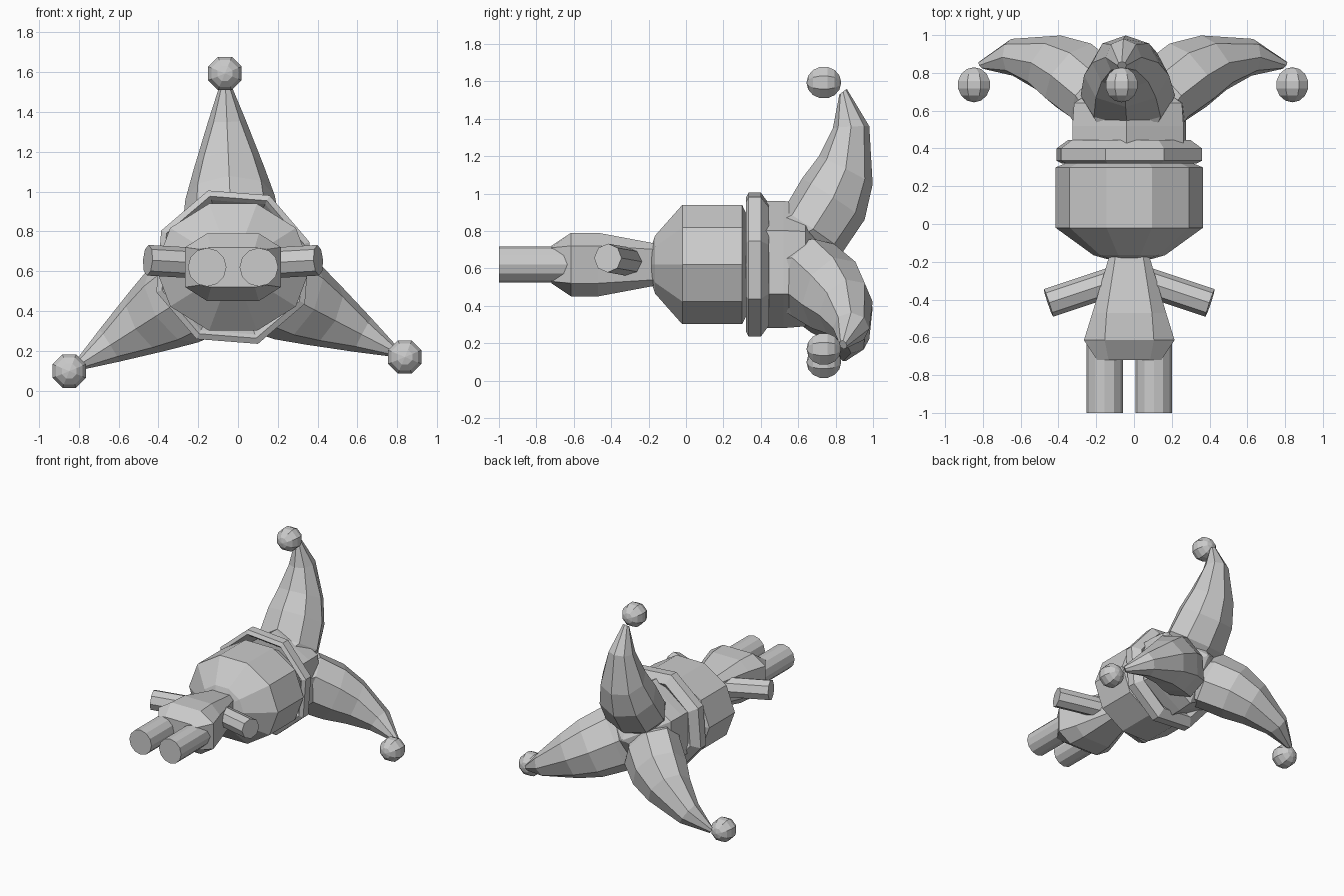
import bpy, bmesh, math
from mathutils import Vector, Matrix

if "Cube" in bpy.data.objects:
    bpy.data.objects.remove(bpy.data.objects["Cube"])

CX, CZ = -0.025, 0.62      # the figure lies along y through this axis


def loft(name, rings):
    """Skin a list of equal-sized point rings and cap both ends."""
    bm = bmesh.new()
    vs = [[bm.verts.new(p) for p in ring] for ring in rings]
    n = len(vs[0])
    for a, b in zip(vs, vs[1:]):
        for i in range(n):
            j = (i + 1) % n
            bm.faces.new((a[i], a[j], b[j], b[i]))
    bm.faces.new(vs[0])
    bm.faces.new(vs[-1])
    return finish(name, bm)


def finish(name, bm):
    bmesh.ops.recalc_face_normals(bm, faces=bm.faces[:])
    me = bpy.data.meshes.new(name)
    bm.to_mesh(me)
    bm.free()
    ob = bpy.data.objects.new(name, me)
    bpy.context.collection.objects.link(ob)
    return ob


def circle(y, r, n, start=0.0, sz=1.0):
    """Polygon around the figure's long axis."""
    out = []
    for i in range(n):
        t = math.radians(start) + math.tau * i / n
        out.append(Vector((CX + r * math.cos(t), y, CZ + sz * r * math.sin(t))))
    return out


def rod(name, p, q, r, n):
    p, q = Vector(p), Vector(q)
    bm = bmesh.new()
    m = Matrix.Translation((p + q) / 2) @ (q - p).to_track_quat('Z', 'Y').to_matrix().to_4x4()
    bmesh.ops.create_cone(bm, cap_ends=True, segments=n, radius1=r, radius2=r,
                          depth=(q - p).length, matrix=m)
    return finish(name, bm)


# Torso: chamfered box sections tapering to the neck
def torso_ring(y, a, c, d, b):
    pts = [(a, -c), (a, c), (d, b), (-d, b), (-a, c), (-a, -c), (-d, -b), (d, -b)]
    return [Vector((CX + x, y, CZ + z)) for x, z in pts]


loft("torso", [torso_ring(-0.72, 0.17, 0.09, 0.11, 0.10),
               torso_ring(-0.615, 0.24, 0.10, 0.13, 0.17),
               torso_ring(-0.47, 0.195, 0.10, 0.12, 0.17),
               torso_ring(-0.15, 0.10, 0.08, 0.07, 0.11)])

# Legs and arms
for side, s in (("left", -1), ("right", 1)):
    rod(side + "_leg", (CX + s * 0.13, -1.0, CZ), (CX + s * 0.13, -0.58, CZ), 0.097, 12)
    rod(side + "_arm", (CX + s * 0.09, -0.305, 0.635), (CX + s * 0.428, -0.418, 0.655), 0.077, 8)

# Head: ten-sided barrel, a little flattened
loft("head", [circle(y, r, 10, 0, 0.86) for y, r in
              ((-0.185, 0.12), (-0.165, 0.19), (-0.02, 0.39), (0.30, 0.39),
               (0.32, 0.34), (0.42, 0.30))])

# Hat band: octagonal ring, open inside
band = [(0.34, 0.355), (0.32, 0.375), (0.335, 0.405), (0.40, 0.405), (0.445, 0.34), (0.42, 0.30)]
bm = bmesh.new()
loops = [[bm.verts.new(p) for p in circle(y, r, 8, 18)] for y, r in band]
for k in range(len(loops)):
    a, b = loops[k], loops[(k + 1) % len(loops)]
    for i in range(8):
        j = (i + 1) % 8
        bm.faces.new((a[i], a[j], b[j], b[i]))
finish("hat_band", bm)

# Hat crown: core where the three horns meet
loft("hat_crown", [circle(y, r, 6, 32.4) for y, r in
                   ((0.41, 0.34), (0.52, 0.34), (0.64, 0.33), (0.83, 0.01))])

# Horns: inner (r, y), outer (r, y), half width
HORN = [(0.26, 0.45, 0.00, 0.72, 0.20),
        (0.29, 0.52, 0.07, 0.84, 0.25),
        (0.46, 0.62, 0.24, 0.955, 0.225),
        (0.58, 0.71, 0.43, 0.998, 0.175),
        (0.73, 0.785, 0.74, 0.98, 0.095),
        (0.91, 0.82, 0.94, 0.86, 0.025)]
for k, name in enumerate(("top", "left", "right")):
    ang = math.radians(92.4 + 120 * k)
    u = Vector((math.cos(ang), 0, math.sin(ang)))
    w = Vector((-math.sin(ang), 0, math.cos(ang)))
    origin = Vector((CX, 0, CZ))
    rings = []
    for ri, yi, ro, yo, hw in HORN:
        inner = origin + u * ri + Vector((0, yi, 0))
        outer = origin + u * ro + Vector((0, yo, 0))
        mid, half = (inner + outer) / 2, (outer - inner) / 2
        rings.append([mid + half * math.cos(math.tau * i / 8) + w * hw * math.sin(math.tau * i / 8)
                      for i in range(8)])
    loft(name + "_horn", rings)

    # Bell on the horn tip
    bm = bmesh.new()
    m = Matrix.Translation(origin + u * 0.974 + Vector((0, 0.737, 0))) \
        @ Matrix.Rotation(math.pi / 2, 4, 'X') @ Matrix.Rotation(math.pi / 8, 4, 'Z')
    bmesh.ops.create_uvsphere(bm, u_segments=8, v_segments=7, radius=0.093, matrix=m)
    finish(name + "_bell", bm)
